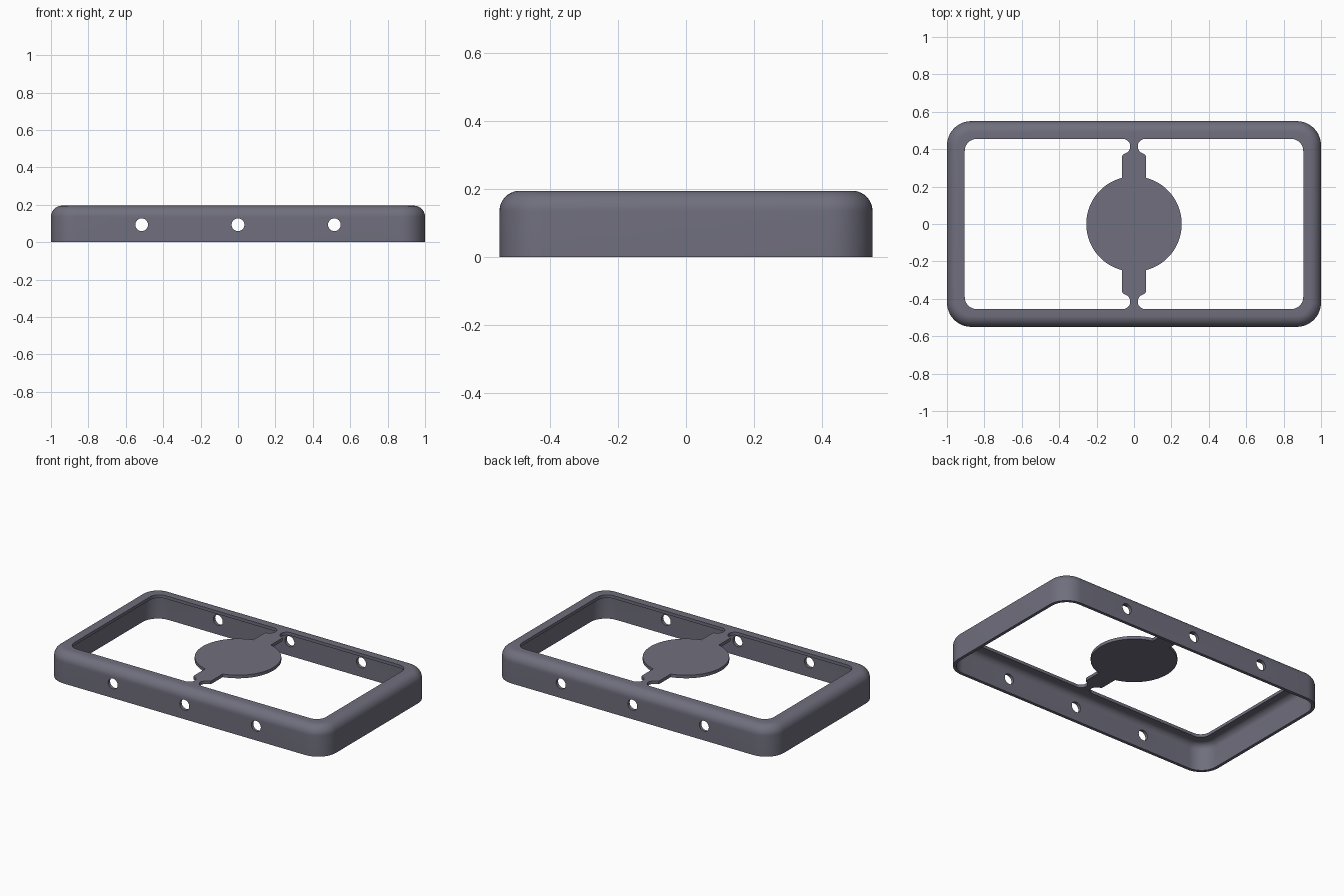
import bpy, bmesh, math
from mathutils import Matrix

old = bpy.data.objects.get("Cube")
if old:
    bpy.data.objects.remove(old, do_unlink=True)

HALF_X, HALF_Y, HEIGHT = 1.0, 0.55, 0.195
CORNER, FILLET, WALL, RIM = 0.13, 0.06, 0.02, 0.095

grey = bpy.data.materials.new("slate grey")
color = (0.16, 0.157, 0.205, 1)
grey.use_nodes = True
grey.diffuse_color = color
grey.node_tree.nodes["Principled BSDF"].inputs["Base Color"].default_value = color


def make_object(name, bm):
    bmesh.ops.recalc_face_normals(bm, faces=bm.faces)
    mesh = bpy.data.meshes.new(name)
    bm.to_mesh(mesh)
    bm.free()
    mesh.materials.append(grey)
    obj = bpy.data.objects.new(name, mesh)
    bpy.context.collection.objects.link(obj)
    return obj


def arc(cx, cy, r, start, end, steps):
    angles = [math.radians(start + (end - start) * i / steps) for i in range(steps + 1)]
    return [(cx + r * math.cos(a), cy + r * math.sin(a)) for a in angles]


def rounded_rectangle(inset, radius):
    x, y = HALF_X - inset - radius, HALF_Y - inset - radius
    points = []
    for i, (sx, sy) in enumerate([(1, 1), (-1, 1), (-1, -1), (1, -1)]):
        points += arc(sx * x, sy * y, radius, 90 * i, 90 * i + 90, 12)
    return points


def smooth(obj):
    bpy.ops.object.select_all(action='DESELECT')
    obj.select_set(True)
    bpy.context.view_layer.objects.active = obj
    bpy.ops.object.shade_smooth_by_angle(angle=math.radians(30))


# Frame: thin wall with a rounded shoulder and flat rim, as (inset, height) pairs
shoulder_z = HEIGHT - FILLET
profile = [(0, 0)] + arc(FILLET, shoulder_z, FILLET, 180, 90, 10)
profile += [(RIM, HEIGHT), (RIM, HEIGHT - WALL)]
profile += arc(FILLET, shoulder_z, FILLET - WALL, 90, 180, 10) + [(WALL, 0)]

bm = bmesh.new()
loops = []
for inset, z in profile:
    radius = 0.065 if inset == RIM else CORNER - inset
    loops.append([bm.verts.new((x, y, z)) for x, y in rounded_rectangle(inset, radius)])
for i, a in enumerate(loops):
    b = loops[(i + 1) % len(loops)]
    for j in range(len(a)):
        k = (j + 1) % len(a)
        bm.faces.new((a[j], a[k], b[k], b[j]))
frame = make_object("frame", bm)

# Three round holes through both long walls
bm = bmesh.new()
for x in (-0.515, 0, 0.515):
    place = Matrix.Translation((x, 0, 0.093)) @ Matrix.Rotation(math.pi / 2, 4, 'X')
    bmesh.ops.create_cone(bm, cap_ends=True, segments=32, radius1=0.034,
                          radius2=0.034, depth=1.4, matrix=place)
cutter = make_object("hole_cutter", bm)
cutter.hide_render = True
holes = frame.modifiers.new("holes", 'BOOLEAN')
holes.operation = 'DIFFERENCE'
holes.solver = 'EXACT'
holes.object = cutter
bpy.context.view_layer.objects.active = frame
bpy.ops.object.modifier_apply(modifier="holes")
bpy.data.objects.remove(cutter, do_unlink=True)
smooth(frame)

# Centre disc with notched arms reaching the rim, from one mirrored quarter
DISC, ARM = 0.255, 0.063
meet = math.degrees(math.acos(ARM / DISC))
quarter = arc(0, 0, DISC, 0, meet, 24)
quarter += [(ARM, 0.362), (ARM - 0.003, 0.37)]
quarter += arc(0.06, 0.415, 0.04, 255, 90, 14)
half = quarter + [(-x, y) for x, y in reversed(quarter)]
outline = half + [(-x, -y) for x, y in half[1:-1]]

bm = bmesh.new()
base = bm.faces.new([bm.verts.new((x, y, HEIGHT - WALL)) for x, y in outline])
top = bmesh.ops.extrude_face_region(bm, geom=[base])["geom"]
bmesh.ops.translate(bm, vec=(0, 0, WALL),
                    verts=[v for v in top if isinstance(v, bmesh.types.BMVert)])
disc = make_object("centre_disc_and_arms", bm)
smooth(disc)
